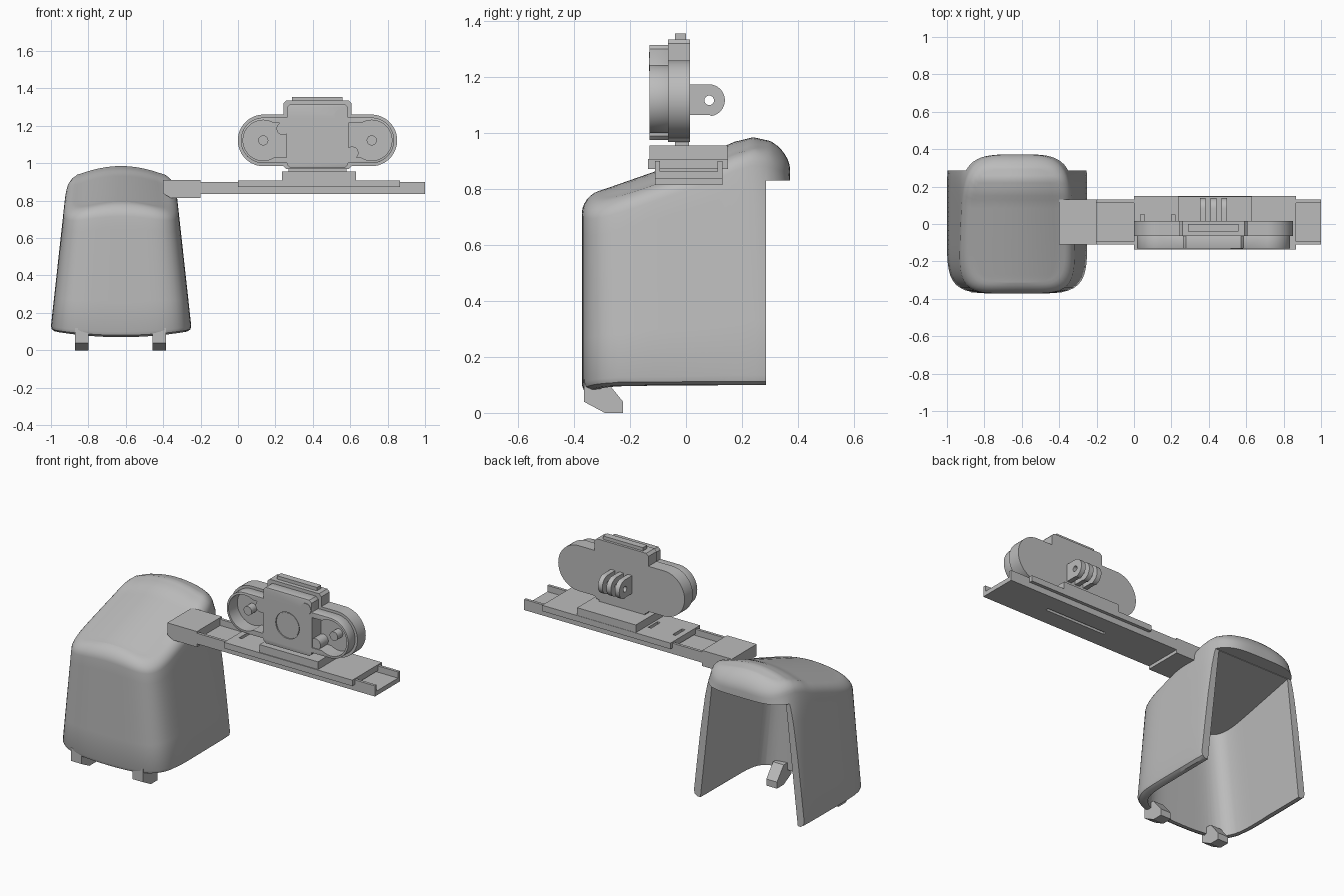
import bpy, bmesh, math
from mathutils import Vector

if "Cube" in bpy.data.objects:
    bpy.data.objects.remove(bpy.data.objects["Cube"], do_unlink=True)

grey = bpy.data.materials.new("plain grey")
grey.use_nodes = True
COLOUR = (0.5, 0.5, 0.5, 1)
grey.diffuse_color = COLOUR
grey.node_tree.nodes["Principled BSDF"].inputs["Base Color"].default_value = COLOUR


def loft(name, rings):
    """Closed rings joined by quads, with flat caps; coincident points merge."""
    bm = bmesh.new()
    rows = [[bm.verts.new(p) for p in ring] for ring in rings]
    n = len(rows[0])
    for a, b in zip(rows, rows[1:]):
        for i in range(n):
            j = (i + 1) % n
            bm.faces.new((a[i], a[j], b[j], b[i]))
    bm.faces.new(rows[0][::-1])
    if (rows[-1][0].co - rows[-1][n // 2].co).length > 0 and not name.startswith("hood"):
        bm.faces.new(rows[-1])
    bmesh.ops.remove_doubles(bm, verts=bm.verts, dist=0.0004)
    bmesh.ops.recalc_face_normals(bm, faces=bm.faces)
    mesh = bpy.data.meshes.new(name)
    bm.to_mesh(mesh)
    bm.free()
    mesh.materials.append(grey)
    ob = bpy.data.objects.new(name, mesh)
    bpy.context.collection.objects.link(ob)
    return ob


def prism(name, outline, axis, lo, hi):
    """Extrude a 2D outline along x (outline in y, z) or y (outline in x, z)."""
    place = (lambda d, a, b: (d, a, b)) if axis == "x" else (lambda d, a, b: (a, d, b))
    return loft(name, [[place(d, a, b) for a, b in outline] for d in (lo, hi)])


def box(name, x0, x1, y0, y1, z0, z1):
    return prism(name, [(y0, z0), (y1, z0), (y1, z1), (y0, z1)], "x", x0, x1)


def disc(name, x, z, r, y0, y1):
    ring = [(x + r * math.cos(k * math.tau / 40), z + r * math.sin(k * math.tau / 40))
            for k in range(40)]
    return prism(name, ring, "y", y0, y1)


def apply(ob, kind, **settings):
    mod = ob.modifiers.new(kind.title(), kind)
    for key, value in settings.items():
        setattr(mod, key, value)
    bpy.context.view_layer.objects.active = ob
    bpy.ops.object.modifier_apply(modifier=mod.name)


def combine(ob, other, operation="DIFFERENCE"):
    apply(ob, "BOOLEAN", object=other, operation=operation, solver="EXACT")
    bpy.data.objects.remove(other, do_unlink=True)


def smooth(ob, angle=35):
    bpy.ops.object.select_all(action="DESELECT")
    ob.select_set(True)
    bpy.context.view_layer.objects.active = ob
    bpy.ops.object.shade_smooth_by_angle(angle=math.radians(angle))


# Hood: tapered rounded shell with a sloping roof and a rear lip
HX, HY = -0.625, 0.372
ROOF = [(-0.37, 0.775), (-0.29, 0.80), (0.11, 0.94), (0.17, 0.968),
        (0.24, 0.985), (0.30, 0.972), (0.38, 0.925)]


def half_width(z):
    return 0.375 - 0.11 * (z - 0.13)


def roof(y):
    y = max(-0.37, min(0.379, y))
    for (a, p), (b, q) in zip(ROOF, ROOF[1:]):
        if y <= b:
            return p + (q - p) * (y - a) / (b - a)


def plan(k, power):
    """Point k of the unit plan outline, starting in the middle of the front."""
    t = k / 96 * math.tau
    s, c = math.sin(t), -math.cos(t)
    r = (abs(s) ** power + abs(c) ** power) ** (-1 / power)
    return s * r, c * r


def hood_ring(level, inset=0, drop=0, squeeze=1):
    ring = []
    for k in range(96):
        front = k < 24 or k > 72
        u, v = plan(k, 5 if front else 10 - 6.3 * level ** 2)
        y = v * (HY - inset)
        bottom = 0.1 - (0.03 * (1 - u * u) if v < -0.7 else 0)
        top = roof(y) - 0.045 * (u * squeeze) ** 2 - drop
        z = bottom + (top - bottom) * level
        ring.append((HX + u * squeeze * (half_width(z) - inset), y, z))
    return ring


R = 0.06
rings = [hood_ring(0, 0.025), hood_ring(0.015, 0.007)]
rings += [hood_ring(f, 0, R) for f in (0.045, 0.3, 0.55, 0.8, 0.9, 1)]
for step in range(1, 7):
    a = step / 6 * math.pi / 2
    rings.append(hood_ring(1, R * (1 - math.cos(a)), R * (1 - math.sin(a))))
rings += [hood_ring(1, R, 0, s) for s in (0.85, 0.65, 0.4, 0.2, 0)]
hood = loft("hood", rings)

cavity = []
for ceiling in (False, True):
    ring = []
    for k in list(range(-24, 25)):
        u, v = plan(k, 5)
        y = v * (HY - 0.045)
        z = 0.83 + (y - 0.3) * 0.19 if ceiling else -0.1
        ring.append((HX + u * (half_width(z) - 0.05), y, z))
    for side in (1, -1):
        z = 0.83 if ceiling else -0.1
        ring.append((HX + side * (half_width(z) - 0.05), 0.3, z))
    cavity.append(ring)
combine(hood, loft("cavity_cutter", cavity))
combine(hood, box("rear_cutter", -1.2, 0, 0.285, 0.6, -0.1, 0.83))
smooth(hood)

# Two hooks under the hood front
hook = [(-0.365, 0.12), (-0.365, 0.04), (-0.29, 0), (-0.225, 0), (-0.225, 0.04), (-0.29, 0.12)]
for side, x in (("right", -0.835), ("left", -0.42)):
    prism(side + "_hook", hook, "x", x - 0.036, x + 0.036)

# Arm block that joins the hood to the rail
arm = [(-0.4, 0.91), (-0.4, 0.838), (-0.36, 0.815), (-0.2, 0.815), (-0.2, 0.91)]
prism("arm_block", arm, "y", -0.11, 0.13)

# Channel rail with a groove in its underside
channel = [(-0.11, 0.835), (0.13, 0.835), (0.13, 0.9), (0.113, 0.9),
           (0.113, 0.862), (-0.093, 0.862), (-0.093, 0.9), (-0.11, 0.9)]
rail = prism("rail", channel, "x", -0.2, 1)
combine(rail, box("groove_cutter", 0.22, 0.64, 0, 0.02, 0.8, 0.85))

# Sliding plate over the rail, with two small slots
plate = box("sliding_plate", 0, 0.865, -0.135, 0.15, 0.872, 0.908)
for x in (0.045, 0.21):
    combine(plate, box("slot_cutter", x - 0.01, x + 0.01, -0.04, 0.05, 0.89, 1))
box("pedestal", 0.235, 0.63, -0.13, 0.148, 0.905, 0.955)

# Case: stadium and centre block, in a back layer and a smaller front layer
CX, CZ = 0.425, 1.122


def case_layer(name, r, half, z0, z1, y0, y1):
    pill = []
    for side, start in ((1, -90), (-1, 90)):
        for k in range(25):
            a = math.radians(start + k * 7.5)
            pill.append((CX + side * 0.288 + r * math.cos(a), CZ + r * math.sin(a)))
    layer = prism(name, pill, "y", y0, y1)
    c = 0.015
    block = [(CX - half + c, z0), (CX + half - c, z0), (CX + half, z0 + c), (CX + half, z1 - c),
             (CX + half - c, z1), (CX - half + c, z1), (CX - half, z1 - c), (CX - half, z0 + c)]
    combine(layer, prism("block", block, "y", y0, y1), "UNION")
    return layer


back = case_layer("case_back", 0.138, 0.182, 0.968, 1.335, -0.065, 0.015)
front = case_layer("case_front", 0.122, 0.162, 0.975, 1.315, -0.13, -0.06)
apply(front, "BEVEL", width=0.008, segments=2, limit_method="ANGLE", angle_limit=0.9)

# Round pockets at both ends, each with a peg and a side boss
for side, name, z in ((-1, "right", 1.185), (1, "left", 1.055)):
    x = CX + side * 0.29
    inner, outer = sorted((x, CX + side * 0.165))
    for layer in (front, back):
        combine(layer, disc("pocket_cutter", x, CZ, 0.108, -0.2, -0.045))
        combine(layer, box("pocket_cutter", inner, outer, -0.2, -0.045, 1.03, 1.214))
    disc(name + "_peg", x, CZ, 0.027, -0.05, -0.1)
    disc(name + "_boss", CX + side * 0.185, z, 0.034, -0.05, -0.125)

# Ring groove and corner button on the front panel
combine(front, disc("dial_cutter", CX, CZ, 0.08, -0.2, -0.122))
disc("corner_button", 0.55, 1.256, 0.034, -0.1, -0.133)
disc("dial", CX, CZ, 0.075, -0.1, -0.127)
smooth(front)
smooth(back)
box("top_button", 0.29, 0.56, -0.04, 0, 1.32, 1.355)
box("case_foot", 0.27, 0.58, -0.04, 0.01, 0.95, 0.98)

# Three mounting prongs with pin holes
tongue = [(0.0, CZ - 0.057), (0.082, CZ - 0.057)]
tongue += [(0.082 + 0.057 * math.cos(math.radians(a)), CZ - 0.005 + 0.057 * math.sin(math.radians(a)))
           for a in range(-80, 91, 10)]
tongue += [(0.0, CZ + 0.052)]
pin = [(0.083 + 0.017 * math.cos(k * math.tau / 20), CZ - 0.005 + 0.017 * math.sin(k * math.tau / 20))
       for k in range(20)]
for label, x in (("right", 0.368), ("middle", 0.425), ("left", 0.482)):
    prong = prism(label + "_prong", tongue, "x", x - 0.015, x + 0.015)
    combine(prong, prism("pin_cutter", pin, "x", x - 0.1, x + 0.1))
    smooth(prong)
